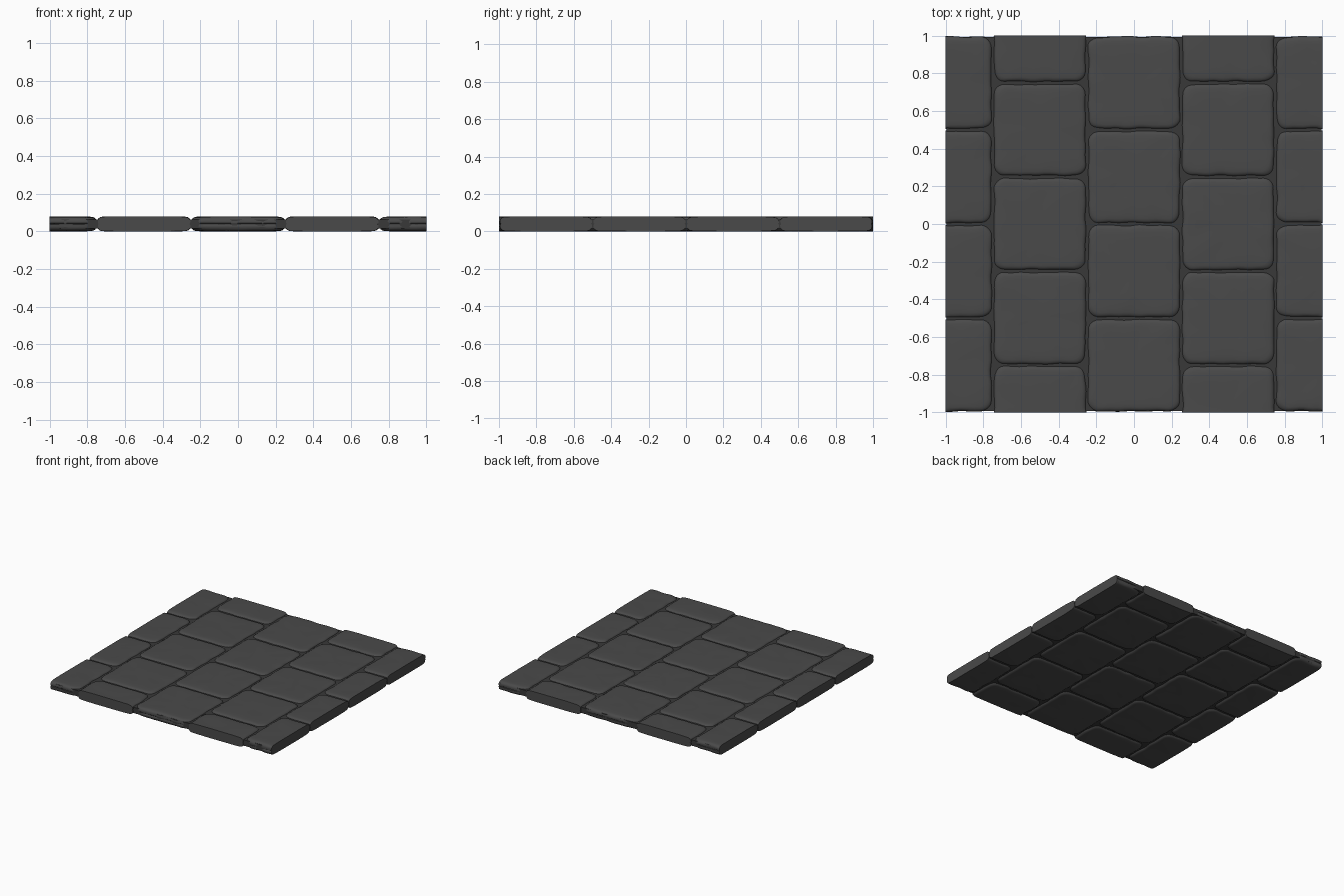
import bpy, bmesh, math
from mathutils import Vector, noise

if "Cube" in bpy.data.objects:
    bpy.data.objects.remove(bpy.data.objects["Cube"])

H = 0.08      # slab thickness
PITCH = 0.5   # stone spacing

mat = bpy.data.materials.new("dark_stone")
mat.diffuse_color = (0.068, 0.068, 0.068, 1)
mat.use_nodes = True
mat.node_tree.nodes["Principled BSDF"].inputs["Base Color"].default_value = mat.diffuse_color
mortar_mat = bpy.data.materials.new("dark_mortar")
mortar_mat.diffuse_color = (0.04, 0.04, 0.04, 1)
mortar_mat.use_nodes = True
mortar_mat.node_tree.nodes["Principled BSDF"].inputs["Base Color"].default_value = mortar_mat.diffuse_color


def finish(bm, name, material, angle=40):
    bmesh.ops.recalc_face_normals(bm, faces=bm.faces)
    me = bpy.data.meshes.new(name)
    bm.to_mesh(me)
    bm.free()
    me.shade_smooth()
    me.set_sharp_from_angle(angle=math.radians(angle))
    me.materials.append(material)
    ob = bpy.data.objects.new(name, me)
    bpy.context.collection.objects.link(ob)
    return ob


def outline(half, r, arc=7, edge=14):
    """Rounded square outline with evenly divided sides."""
    pts = []
    for q in range(4):
        a0 = q * math.pi / 2
        c = Vector((half - r, half - r))
        loc = [c + r * Vector((math.cos(t), math.sin(t)))
               for t in (math.pi / 2 * i / (arc - 1) for i in range(arc))]
        loc += [Vector(((half - r) * (1 - 2 * i / edge), half)) for i in range(1, edge)]
        ca, sa = math.cos(a0), math.sin(a0)
        pts += [(p.x * ca - p.y * sa, p.x * sa + p.y * ca) for p in loc]
    return pts


# Half profile of a stone, from the middle of its side to its upper face: inset, height above the middle
UPPER = [(0.002, 0.004), (0.001, 0.014), (0.003, 0.022), (0.008, 0.029), (0.015, 0.034),
         (0.025, 0.0365), (0.045, 0.038), (0.085, 0.039), (0.14, 0.0395), (0.19, 0.0395)]
PROFILE = [(i, -z) for i, z in reversed(UPPER)] + [(0.007, 0)] + UPPER


def stone(name, cx, cy):
    bm = bmesh.new()
    rings = []
    for inset, dz in PROFILE:
        half = PITCH / 2 - inset
        ring = []
        for x, y in outline(half, min(0.055, half * 0.6)):
            p = Vector((cx + x, cy + y, 0))
            # chipped, wavy sides and a gently uneven face
            wob = 0.007 * (noise.noise(p * 13 + Vector((cx * 5, cy * 7, 0))) + 0.5)
            k = 1 - max(wob, 0) / (PITCH / 2)
            rough = 0.0022 * noise.noise(p * 9 + Vector((3, cy, 0)))
            ledge = 0.002 * noise.noise(Vector((p.x * 3, p.y * 3, dz * 160)))
            k += ledge / 0.25 if abs(dz) < 0.03 else 0
            z = H / 2 + dz + (rough if dz > 0.02 else -rough if dz < -0.02 else 0)
            ring.append(bm.verts.new((cx + x * k, cy + y * k, min(max(z, 0), H))))
        rings.append(ring)
    n = len(rings[0])
    for a, b in zip(rings, rings[1:]):
        for i in range(n):
            j = (i + 1) % n
            bm.faces.new((a[i], a[j], b[j], b[i]))
    bm.faces.new(rings[0])
    bm.faces.new(rings[-1])
    # stones crossing the border are cut flat
    for axis in (0, 1):
        for s in (-1, 1):
            if s * (cx, cy)[axis] + PITCH / 2 > 1.01:
                co, no = Vector(), Vector()
                co[axis], no[axis] = s, s
                geom = bm.verts[:] + bm.edges[:] + bm.faces[:]
                bmesh.ops.bisect_plane(bm, geom=geom, plane_co=co, plane_no=no, clear_outer=True)
                bmesh.ops.holes_fill(bm, edges=[e for e in bm.edges if e.is_boundary], sides=0)
    finish(bm, name, mat)


# Five staggered columns of stones
for col in range(5):
    cx = -1 + col * PITCH
    if col % 2:
        rows = [-1 + PITCH * i for i in range(5)]
    else:
        rows = [-0.75 + PITCH * i for i in range(4)]
    for row, cy in enumerate(rows):
        stone(f"stone_{col + 1}_{row + 1}", cx, cy)

# Mortar bed filling the joints
bm = bmesh.new()
bmesh.ops.create_cube(bm, size=1)
bmesh.ops.scale(bm, vec=(1.992, 1.985, 0.048), verts=bm.verts)
bmesh.ops.translate(bm, vec=(0, 0, H / 2), verts=bm.verts)
finish(bm, "mortar_bed", mortar_mat)
